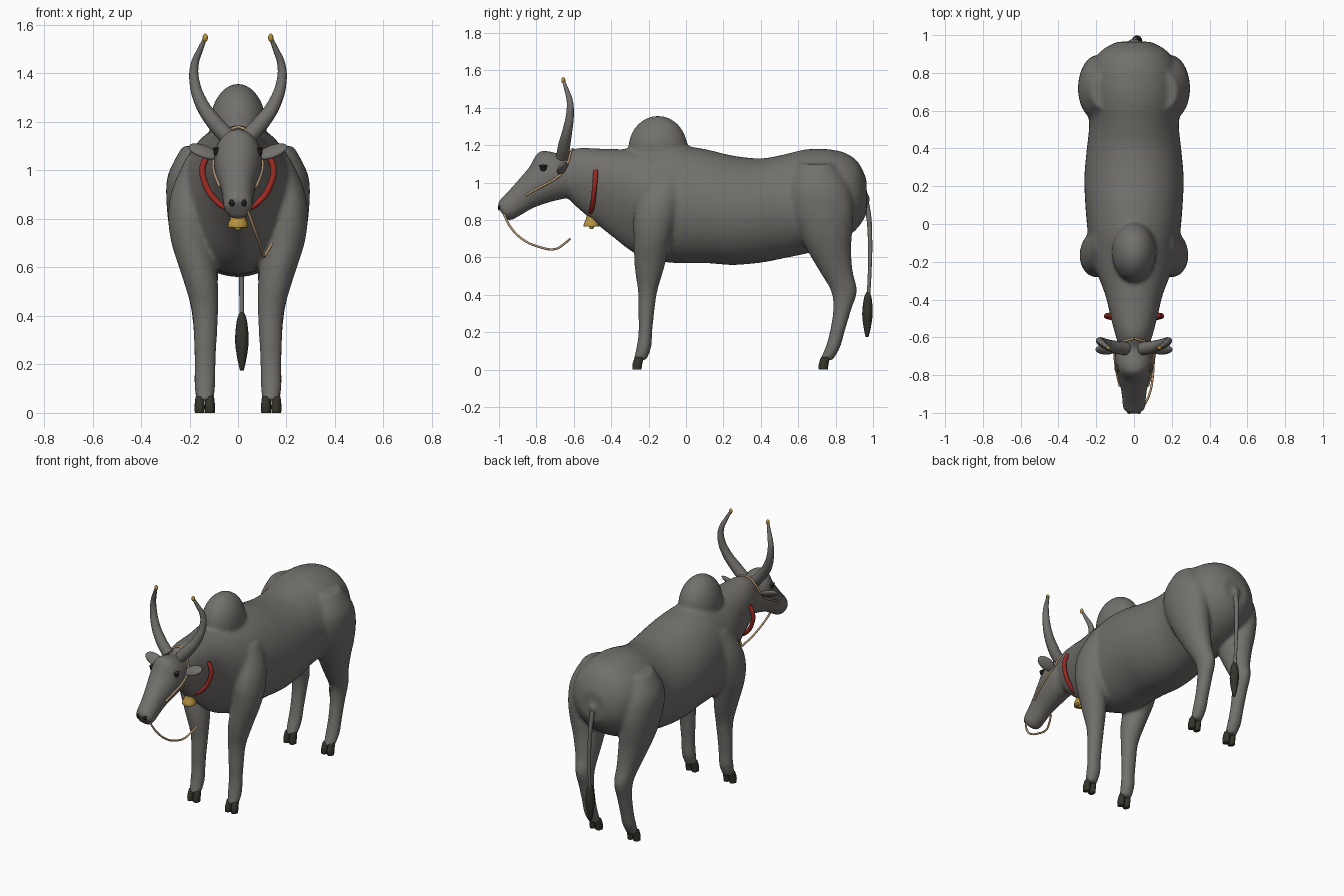
import bpy, bmesh, math
from mathutils import Vector, Matrix
from mathutils.bvhtree import BVHTree

cube = bpy.data.objects.get("Cube")
if cube:
    bpy.data.objects.remove(cube, do_unlink=True)


def material(name, rgb):
    m = bpy.data.materials.new(name)
    m.use_nodes = True
    m.diffuse_color = (*rgb, 1)
    bsdf = m.node_tree.nodes["Principled BSDF"]
    bsdf.inputs["Base Color"].default_value = (*rgb, 1)
    bsdf.inputs["Roughness"].default_value = 0.7
    return m


GREY = material("grey hide", (0.17, 0.163, 0.15))
HOOF = material("dark hoof", (0.035, 0.034, 0.024))
BLACK = material("black", (0.012, 0.012, 0.011))
GOLD = material("brass", (0.48, 0.29, 0.05))
RED = material("red collar", (0.34, 0.025, 0.018))
ROPE = material("tan rope", (0.48, 0.32, 0.18))


def finish(name, bm, mat):
    bmesh.ops.recalc_face_normals(bm, faces=bm.faces)
    me = bpy.data.meshes.new(name)
    for f in bm.faces:
        f.smooth = True
    bm.to_mesh(me)
    bm.free()
    me.materials.append(mat)
    ob = bpy.data.objects.new(name, me)
    bpy.context.collection.objects.link(ob)
    return ob


def spline(p, steps=4):
    """Catmull-Rom through tuples of numbers."""
    v = [Vector(q) for q in p]
    out = []
    for i in range(len(v) - 1):
        a, b, c, d = v[max(i - 1, 0)], v[i], v[i + 1], v[min(i + 2, len(v) - 1)]
        for k in range(steps):
            t = k / steps
            out.append(0.5 * (2 * b + (c - a) * t + (2 * a - 5 * b + 4 * c - d) * t * t
                              + (3 * b - a - 3 * c + d) * t ** 3))
    return out + [v[-1]]


def loft(bm, rings, up, sides=28, steps=4):
    """Ellipse rings (x, y, z, half width, half depth, pinch), depth along up."""
    up = Vector(up).normalized()
    loops = []
    for r in spline([(*q, 0)[:6] for q in rings], steps):
        loop = []
        for i in range(sides):
            a = math.tau * i / sides
            w = r[3] * math.cos(a) * (1 + r[5] * math.sin(a))
            loop.append(bm.verts.new(Vector((r[0] + w, r[1], r[2])) + up * r[4] * math.sin(a)))
        loops.append(loop)
    for a, b in zip(loops, loops[1:]):
        for i in range(sides):
            j = (i + 1) % sides
            bm.faces.new((a[i], a[j], b[j], b[i]))
    bm.faces.new(loops[0])
    bm.faces.new(loops[-1])


def ellipsoid(bm, centre, radii, rot=Matrix()):
    m = Matrix.Translation(centre) @ rot @ Matrix.Diagonal((*radii, 1))
    bmesh.ops.create_uvsphere(bm, u_segments=24, v_segments=14, radius=1, matrix=m)


def ball(name, centre, radii, mat, rot=Matrix()):
    bm = bmesh.new()
    ellipsoid(bm, centre, radii, rot)
    return finish(name, bm, mat)


def tube(name, pts, radius, mat, radii=None):
    cu = bpy.data.curves.new(name, "CURVE")
    cu.dimensions = "3D"
    cu.bevel_depth, cu.bevel_resolution, cu.resolution_u = radius, 4, 8
    cu.use_fill_caps = True
    s = cu.splines.new("BEZIER")
    s.bezier_points.add(len(pts) - 1)
    for i, (b, p) in enumerate(zip(s.bezier_points, pts)):
        b.co = p
        b.handle_left_type = b.handle_right_type = "AUTO"
        b.radius = radii[i] if radii else 1
    cu.materials.append(mat)
    ob = bpy.data.objects.new(name, cu)
    bpy.context.collection.objects.link(ob)
    return ob


# Trunk and neck: y, bottom, top, half width, pinch
trunk = [(-.66, .95, 1.15, .075, 0), (-.58, .865, 1.185, .10, .15), (-.48, .78, 1.183, .122, .3),
         (-.38, .70, 1.18, .145, .3), (-.28, .625, 1.18, .185, .2), (-.18, .585, 1.19, .23, 0),
         (-.05, .57, 1.2, .245, 0), (.1, .57, 1.18, .258, 0), (.25, .56, 1.145, .263, 0),
         (.4, .572, 1.13, .25, 0), (.52, .595, 1.15, .238, 0), (.64, .62, 1.178, .25, 0),
         (.75, .65, 1.18, .25, 0), (.85, .70, 1.16, .22, 0), (.92, .76, 1.11, .17, 0),
         (.965, .83, 1.02, .09, 0)]
body = bmesh.new()
loft(body, [(0, y, (lo + hi) / 2, w, (hi - lo) / 2, p) for y, lo, hi, w, p in trunk], (0, 0, 1), 40)

# Head, hump and tail root
loft(body, [(0, -.60, 1.05, .08, .12), (0, -.70, 1.045, .1, .148), (0, -.78, .99, .092, .11),
            (0, -.86, .935, .072, .084), (0, -.925, .882, .063, .07), (0, -.965, .852, .06, .062),
            (0, -.985, .838, .045, .045)], (0, -.54, .84))
ellipsoid(body, (0, -.15, 1.18), (.118, .16, .178))
ellipsoid(body, (0, .955, .91), (.03, .03, .04))

# Legs
front = [(.16, -.10, 1.06, .05, .08), (.195, -.14, .93, .075, .11), (.20, -.165, .82, .088, .115),
         (.19, -.18, .7, .085, .10), (.155, -.195, .55, .072, .08), (.136, -.205, .42, .055, .052),
         (.135, -.212, .3, .048, .042), (.135, -.217, .2, .044, .037), (.136, -.225, .12, .044, .04),
         (.137, -.247, .05, .036, .036)]
hind = [(.14, .70, 1.10, .09, .10), (.18, .71, .98, .11, .16), (.19, .725, .86, .105, .17),
        (.18, .745, .74, .10, .145), (.165, .765, .64, .088, .118), (.15, .805, .52, .066, .088),
        (.14, .845, .42, .052, .07), (.138, .835, .32, .045, .049), (.138, .808, .2, .042, .04),
        (.138, .785, .12, .043, .04), (.137, .75, .05, .036, .036)]
for s in (1, -1):
    for leg in (front, hind):
        loft(body, [(s * r[0], *r[1:]) for r in leg], (0, 1, 0))
hide = finish("body", body, GREY)
mod = hide.modifiers.new("Merge", "REMESH")
mod.mode, mod.voxel_size, mod.use_smooth_shade = "VOXEL", 0.011, True
mod = hide.modifiers.new("Soften", "SMOOTH")
mod.factor, mod.iterations = 0.5, 10

# Surface lookup, for parts lying on the skin
bpy.context.view_layer.update()
skin = BVHTree.FromObject(hide, bpy.context.evaluated_depsgraph_get())


def on_skin(p, lift=0.0):
    co, normal, _, _ = skin.find_nearest(Vector(p))
    return co + normal * lift, normal


for s, side in ((1, "left"), (-1, "right")):
    # Cloven hooves
    for label, y in (("front", -.258), ("hind", .738)):
        bm = bmesh.new()
        for dx in (-.021, .021):
            x = s * .137 + dx
            loft(bm, [(x, y - .004, 0, .02, .024), (x, y - .002, .03, .021, .026),
                      (x, y + .008, .068, .017, .024)], (0, 1, 0), 16)
        hoof = finish(f"{side}_{label}_hoof", bm, HOOF)

    # Horn with brass tip
    horn = [(.045, -.66, 1.14), (.095, -.652, 1.195), (.15, -.635, 1.275), (.18, -.62, 1.37),
            (.178, -.622, 1.44), (.155, -.64, 1.5), (.136, -.655, 1.545)]
    tube(f"{side}_horn", [(s * x, y, z) for x, y, z in horn], .035, GREY,
         (1, .95, .78, .6, .48, .34, .22))
    ball(f"{side}_horn_tip", (s * .135, -.656, 1.547), (.011, .011, .017), GOLD)

    # Ear
    rot = Matrix.Rotation(-s * .35, 4, "Y") @ Matrix.Rotation(.7, 4, "X")
    ball(f"{side}_ear", (s * .142, -.662, 1.078), (.065, .036, .016), GREY, rot)

    # Eye, brow and nostril
    co, _ = on_skin((s * .12, -.77, 1.082))
    ball(f"{side}_eye", co, (.012, .018, .015), BLACK)
    ball(f"{side}_eyelid", co + Vector((0, 0, .013)), (.014, .023, .007), HOOF)
    co, n = on_skin((s * .03, -1.02, .855))
    ball(f"{side}_nostril", co, (.011, .006, .015), BLACK)

    # Halter strap from the poll to the cheek
    strap = [(0, -.63, 1.25), (s * .05, -.63, 1.2), (s * .09, -.635, 1.14), (s * .12, -.645, 1.07),
             (s * .12, -.69, 1.025), (s * .11, -.74, .995), (s * .1, -.80, .965), (s * .1, -.86, .93)]
    tube(f"{side}_halter", [on_skin(p, .004)[0] for p in strap], .006, ROPE)

# Lead rope
tube("lead_rope", [(.04, -.975, .835), (.065, -.94, .765), (.09, -.87, .695), (.102, -.78, .655),
                   (.108, -.70, .645), (.123, -.655, .67), (.14, -.62, .70)], .006, ROPE)

# Collar and bell
half = [(.125, -.482, 1.065), (.146, -.486, 1.01), (.135, -.492, .945), (.095, -.5, .88),
        (.045, -.508, .845)]
tube("collar", half + [(0, -.515, .835)] + [(-x, y, z) for x, y, z in reversed(half)], .013, RED)
bm = bmesh.new()
loft(bm, [(0, -.505, .862, .01, .01), (0, -.505, .85, .023, .023), (0, -.505, .81, .029, .029),
          (0, -.505, .78, .041, .041), (0, -.505, .765, .042, .042)], (0, 1, 0))
ellipsoid(bm, (0, -.505, .764), (.013, .013, .013))
finish("bell", bm, GOLD)

# Tail and tuft
tube("tail", [(.0, .955, .91), (.004, .972, .85), (.01, .984, .7), (.014, .983, .55),
              (.016, .975, .38)], .016, GREY, (1.2, .9, .75, .65, .6))
bm = bmesh.new()
loft(bm, [(.016, .973, .415, .008, .008), (.016, .972, .38, .021, .021), (.016, .97, .3, .028, .028),
          (.016, .969, .23, .02, .02), (.016, .968, .175, .008, .008)], (0, 1, 0), 16)
finish("tail_tuft", bm, HOOF)
